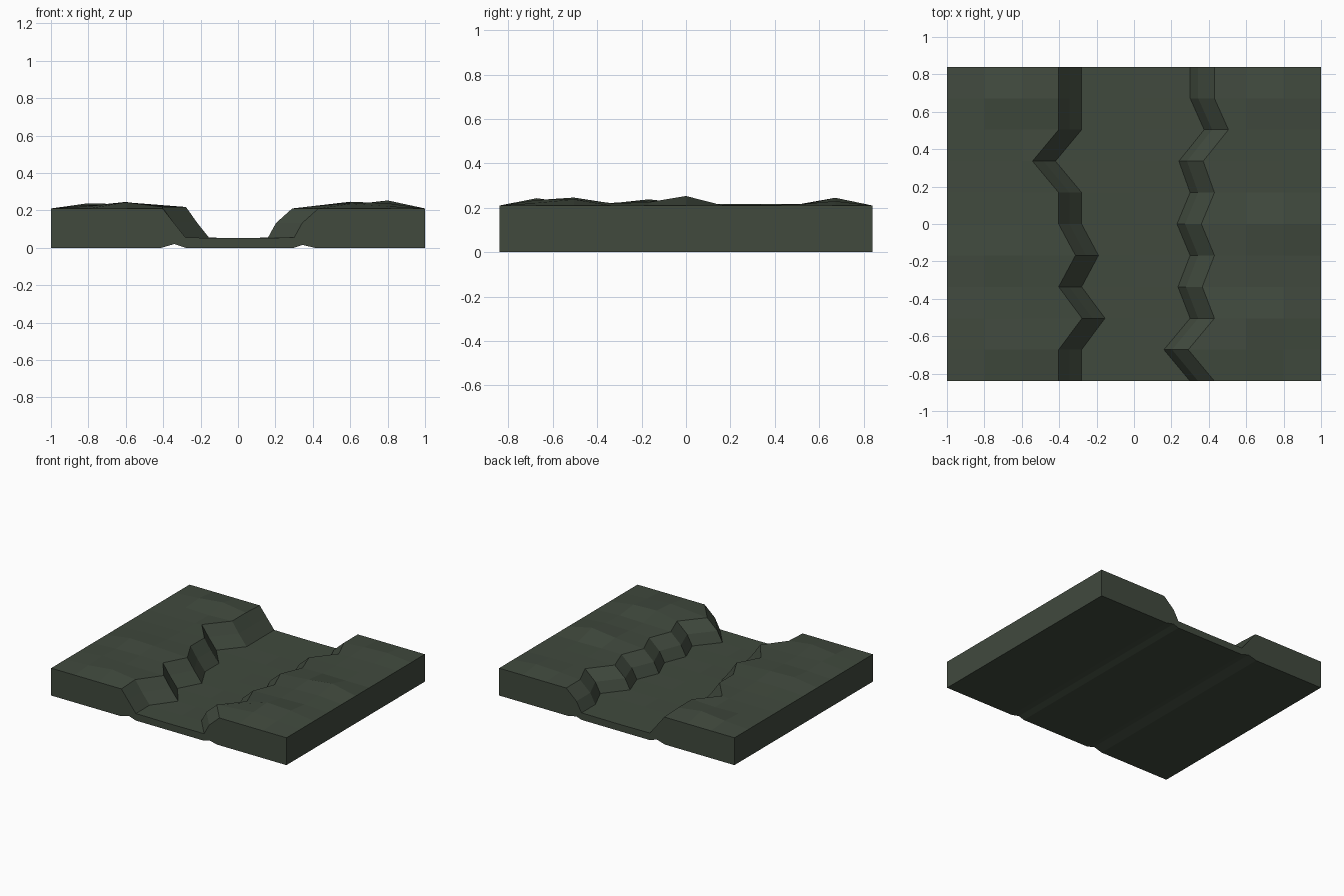
import bpy, bmesh

if "Cube" in bpy.data.objects:
    bpy.data.objects.remove(bpy.data.objects["Cube"])

# Bank lines per row, front to back: x of the channel floor edge on each side
STEP = 0.168
left_floor = [-.28, -.28, -.155, -.28, -.19, -.28, -.28, -.42, -.28, -.28, -.28]
right_floor = [.30, .16, .30, .235, .30, .23, .30, .24, .375, .30, .30]

# Gentle bumps on the banks (x = -0.8, -0.6, 0.6, 0.8), height above the rim
bumps = [(0, 0, 0, 0), (.012, .033, .025, .012), (.02, .01, .036, .028),
         (.01, .012, .005, .01), (.028, .022, .01, .015), (.01, .008, .02, .043),
         (.002, .002, .002, .0), (.0, .002, .0, .002), (.005, .0, .004, .005),
         (.014, .035, .012, .02), (0, 0, 0, 0)]
RIM, FLOOR = .21, .054


def cross_section(i):
    """Top profile of one row, left to right."""
    a, b, c, d = bumps[i]
    l, r = left_floor[i], right_floor[i]
    lip = .008 if 0 < i < 10 else 0
    return [(-1, RIM), (-.8, RIM + a), (-.6, RIM + b), (l - .123, RIM + lip),
            (l - .066, .137), (l, FLOOR), (0, FLOOR - .002), (r, FLOOR),
            (r + .043, .132), (r + .13, RIM), (.6, RIM + c), (.8, RIM + d), (1, RIM)]


bottom = [(-1, 0), (-.8, 0), (-.6, 0), (-.41, 0), (-.34, .02), (-.28, 0), (0, 0),
          (.30, 0), (.345, .015), (.41, 0), (.6, 0), (.8, 0), (1, 0)]

# Terrain tile: skin closed cross-sections along y and cap the ends
bm = bmesh.new()
rings = []
for i in range(11):
    y = (i - 5) * STEP
    ring = cross_section(i) + bottom[::-1]
    rings.append([bm.verts.new((x, y, z)) for x, z in ring])
n = len(rings[0])
for r0, r1 in zip(rings, rings[1:]):
    for k in range(n):
        j = (k + 1) % n
        bm.faces.new((r0[k], r0[j], r1[j], r1[k]))
for ring in (rings[0], rings[-1]):
    for k in range(12):
        bm.faces.new((ring[k], ring[k + 1], ring[n - 2 - k], ring[n - 1 - k]))
bmesh.ops.recalc_face_normals(bm, faces=bm.faces)
mesh = bpy.data.meshes.new("river_tile")
bm.to_mesh(mesh)
bm.free()
tile = bpy.data.objects.new("river_tile", mesh)
bpy.context.collection.objects.link(tile)

# Dark green ground
mat = bpy.data.materials.new("ground")
mat.diffuse_color = (.052, .068, .048, 1)
mat.use_nodes = True
mat.node_tree.nodes["Principled BSDF"].inputs["Base Color"].default_value = mat.diffuse_color
mesh.materials.append(mat)
